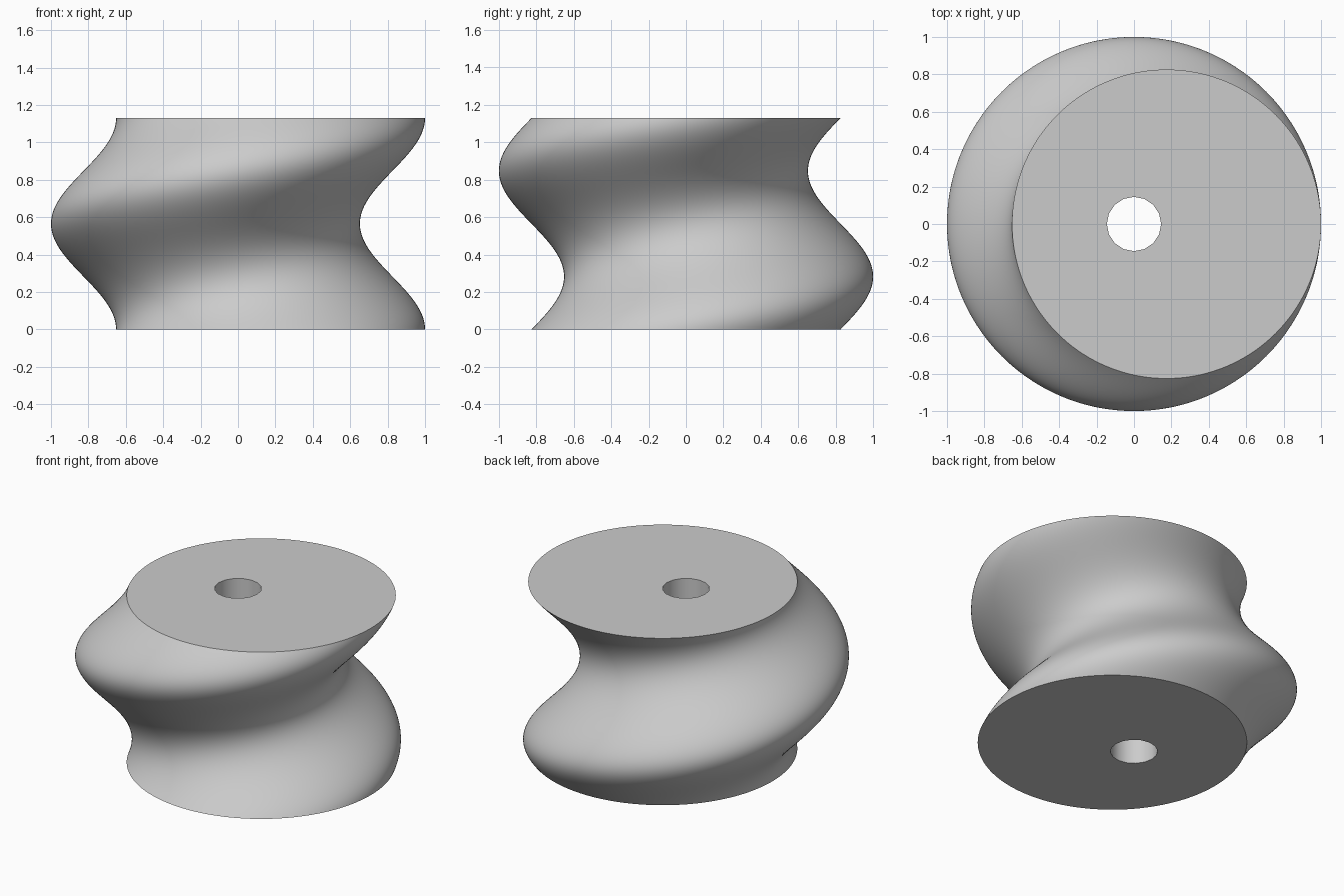
import bpy, bmesh, math

cube = bpy.data.objects.get("Cube")
if cube:
    bpy.data.objects.remove(cube, do_unlink=True)

HEIGHT = 1.13
RADIUS = 0.826
OFFSET = 0.174      # distance of the disc centre from the axis
BORE = 0.145
SIDES, BORE_SIDES, LAYERS = 144, 16, 96

grey = bpy.data.materials.new("light_grey")
grey.use_nodes = True
colour = (0.6, 0.6, 0.6, 1)
grey.diffuse_color = colour
grey.node_tree.nodes["Principled BSDF"].inputs["Base Color"].default_value = colour


def ring(bm, radius, sides, cx, cy, z):
    """Closed loop of vertices around (cx, cy)."""
    return [bm.verts.new((cx + radius * math.cos(math.tau * i / sides),
                          cy + radius * math.sin(math.tau * i / sides), z))
            for i in range(sides)]


def skin(bm, rings):
    """Quad wall through consecutive rings."""
    for low, high in zip(rings, rings[1:]):
        n = len(low)
        for i in range(n):
            j = (i + 1) % n
            bm.faces.new((low[i], low[j], high[j], high[i]))


bm = bmesh.new()

# Outer wall: an off-centre disc that makes one full turn on its way up
outer = []
for k in range(LAYERS + 1):
    t = k / LAYERS
    a = math.tau * t
    outer.append(ring(bm, RADIUS, SIDES, OFFSET * math.cos(a),
                      OFFSET * math.sin(a), HEIGHT * t))
skin(bm, outer)

# Straight bore on the axis
bore = [ring(bm, BORE, BORE_SIDES, 0, 0, z) for z in (0, HEIGHT)]
skin(bm, bore)

# Flat ends with the bore left open
for end in (0, -1):
    edges = []
    for loop in (outer[end], bore[end]):
        edges += [bm.edges.get((loop[i - 1], loop[i])) for i in range(len(loop))]
    bmesh.ops.triangle_fill(bm, edges=edges, use_beauty=True)

bmesh.ops.recalc_face_normals(bm, faces=bm.faces[:])
mesh = bpy.data.meshes.new("twisted_roller")
bm.to_mesh(mesh)
bm.free()
mesh.materials.append(grey)

roller = bpy.data.objects.new("twisted_roller", mesh)
bpy.context.collection.objects.link(roller)
bpy.ops.object.select_all(action='DESELECT')
roller.select_set(True)
bpy.context.view_layer.objects.active = roller
bpy.ops.object.shade_smooth_by_angle(angle=math.radians(30))
